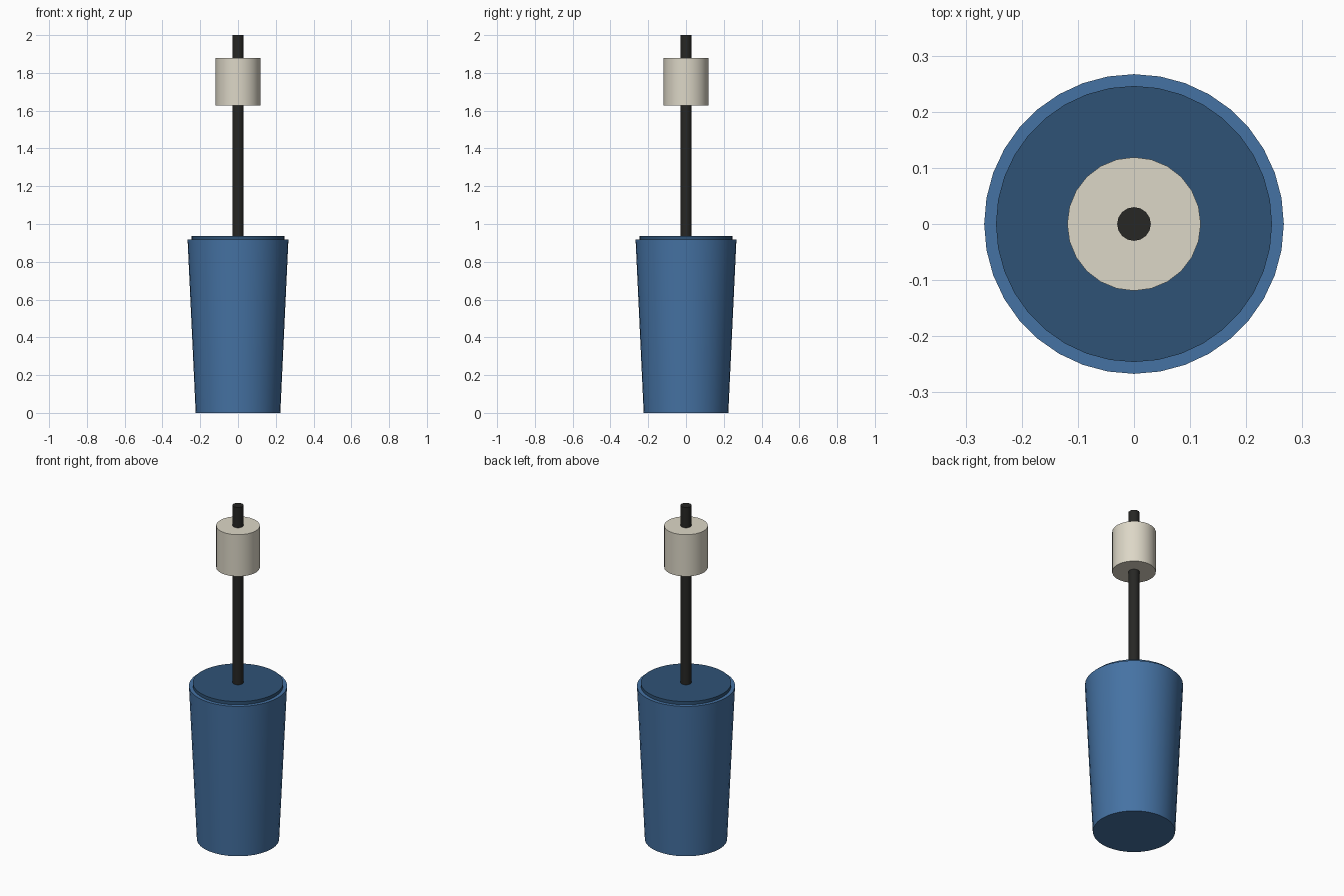
import bpy
import math

if "Cube" in bpy.data.objects:
    bpy.data.objects.remove(bpy.data.objects["Cube"])


def material(name, rgb):
    mat = bpy.data.materials.new(name)
    mat.diffuse_color = (*rgb, 1)
    mat.use_nodes = True
    mat.node_tree.nodes["Principled BSDF"].inputs["Base Color"].default_value = mat.diffuse_color
    return mat


def turned(name, sides, r_bottom, r_top, z0, z1, mat):
    """Closed round part between two heights, smooth sides and sharp rims."""
    bpy.ops.mesh.primitive_cone_add(vertices=sides, radius1=r_bottom, radius2=r_top,
                                    depth=z1 - z0, location=(0, 0, (z0 + z1) / 2))
    ob = bpy.context.object
    ob.name = name
    ob.data.materials.append(mat)
    bpy.ops.object.shade_smooth_by_angle(angle=math.radians(35))
    return ob


blue = material("blue", (0.06, 0.17, 0.37))
dark_blue = material("dark_blue", (0.028, 0.085, 0.18))
black = material("black", (0.02, 0.02, 0.018))
cream = material("cream", (0.72, 0.68, 0.57))

# Tapered container and its inset lid
turned("container", 36, 0.224, 0.267, 0.0, 0.918, blue)
turned("lid", 36, 0.246, 0.246, 0.90, 0.937, dark_blue)

# Thin rod standing in the lid, with a thick collar near its top
turned("rod", 16, 0.03, 0.03, 0.92, 2.0, black)
turned("collar", 24, 0.119, 0.119, 1.628, 1.878, cream)
